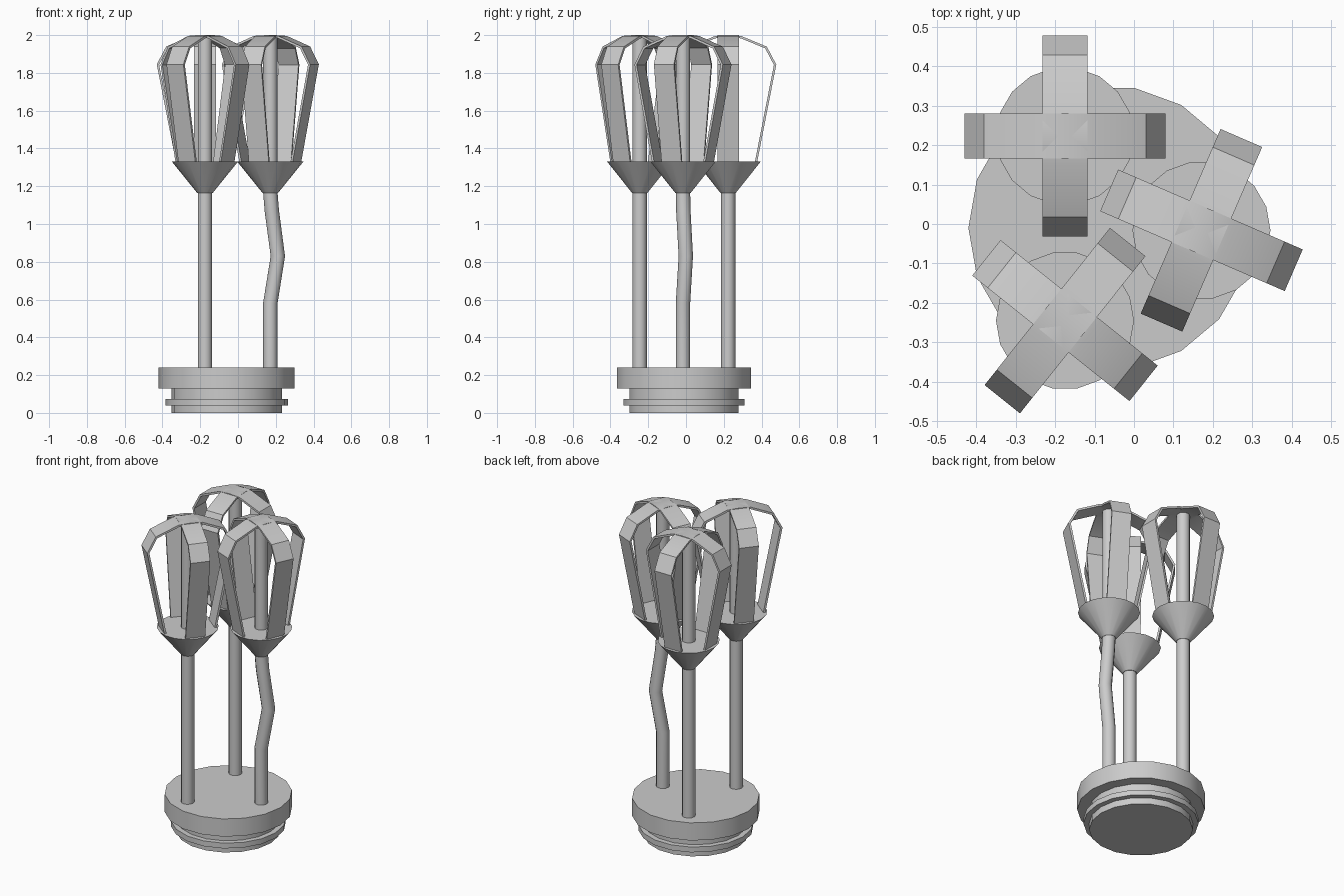
import bpy, math
from math import cos, sin, pi, radians

if "Cube" in bpy.data.objects:
    bpy.data.objects.remove(bpy.data.objects["Cube"])


def make_object(name, verts, faces):
    mesh = bpy.data.meshes.new(name)
    mesh.from_pydata(verts, [], faces)
    obj = bpy.data.objects.new(name, mesh)
    bpy.context.collection.objects.link(obj)
    return obj


def smooth(obj):
    bpy.ops.object.select_all(action='DESELECT')
    obj.select_set(True)
    bpy.context.view_layer.objects.active = obj
    for mod in list(obj.modifiers):
        bpy.ops.object.modifier_apply(modifier=mod.name)
    bpy.ops.object.shade_smooth_by_angle(angle=radians(30))


def lathe(name, profile, x, y, sides=18):
    """Closed turned solid from (radius, z) points listed bottom to top."""
    verts = [(r * cos(2 * pi * k / sides), r * sin(2 * pi * k / sides), z)
             for r, z in profile for k in range(sides)]
    faces = [(i * sides + k, i * sides + (k + 1) % sides,
              (i + 1) * sides + (k + 1) % sides, (i + 1) * sides + k)
             for i in range(len(profile) - 1) for k in range(sides)]
    faces.append(tuple(reversed(range(sides))))
    faces.append(tuple(range((len(profile) - 1) * sides, len(profile) * sides)))
    obj = make_object(name, verts, faces)
    obj.location = (x, y, 0)
    smooth(obj)


def stem(name, points, radius=0.038):
    curve = bpy.data.curves.new(name, 'CURVE')
    curve.dimensions = '3D'
    curve.bevel_depth = radius
    curve.bevel_resolution = 4
    curve.use_fill_caps = True
    spline = curve.splines.new('POLY')
    spline.points.add(len(points) - 1)
    for p, co in zip(spline.points, points):
        p.co = (*co, 1)
    obj = bpy.data.objects.new(name, curve)
    bpy.context.collection.objects.link(obj)


def strap(name, x, y, angle, drop):
    """Thin bent band arching over the stem from rim to rim."""
    half = [(0.152, 1.32), (0.255, 1.845), (0.205, 1.94), (0.07, 1.996)]
    path = [(-r, z) for r, z in half] + [(0, 2.0)] + half[::-1]
    w = 0.0575
    verts = [(r, s * w, z - drop) for r, z in path for s in (-1, 1)]
    faces = [(2 * i, 2 * i + 2, 2 * i + 3, 2 * i + 1) for i in range(len(path) - 1)]
    obj = make_object(name, verts, faces)
    obj.location = (x, y, 0)
    obj.rotation_euler.z = angle
    mod = obj.modifiers.new("thickness", 'SOLIDIFY')
    mod.thickness = 0.012
    mod.offset = -1
    mod.use_even_offset = True
    smooth(obj)


# Stepped round base with a thin locating ring
lathe("base", [(0.293, 0), (0.293, 0.04), (0.325, 0.04), (0.325, 0.073),
               (0.293, 0.073), (0.293, 0.13), (0.36, 0.13), (0.36, 0.24)], -0.06, -0.01)

# Three stalks: position, cage rotation, optional kink as (dx, dy, z)
kink = [(0, 0, 0.58), (0.04, 0.015, 0.83), (0.008, 0.002, 1.07), (0, 0, 1.17)]
stalks = [("back", -0.175, 0.223, 0, []),
          ("front", -0.175, -0.245, 51.4, []),
          ("right", 0.171, -0.016, -23.4, kink)]

for name, x, y, deg, bends in stalks:
    path = [(0, 0, 0.2)] + bends + [(0, 0, 1.985)]
    stem(name + "_stem", [(x + dx, y + dy, z) for dx, dy, z in path])
    # Conical cup carrying the cage
    lathe(name + "_cup", [(0.04, 1.163), (0.175, 1.33)], x, y)
    # Two crossed bands forming the cage
    for i in range(2):
        strap(f"{name}_cage_band_{i + 1}", x, y, radians(deg + 90 * i), 0.001 * i)
